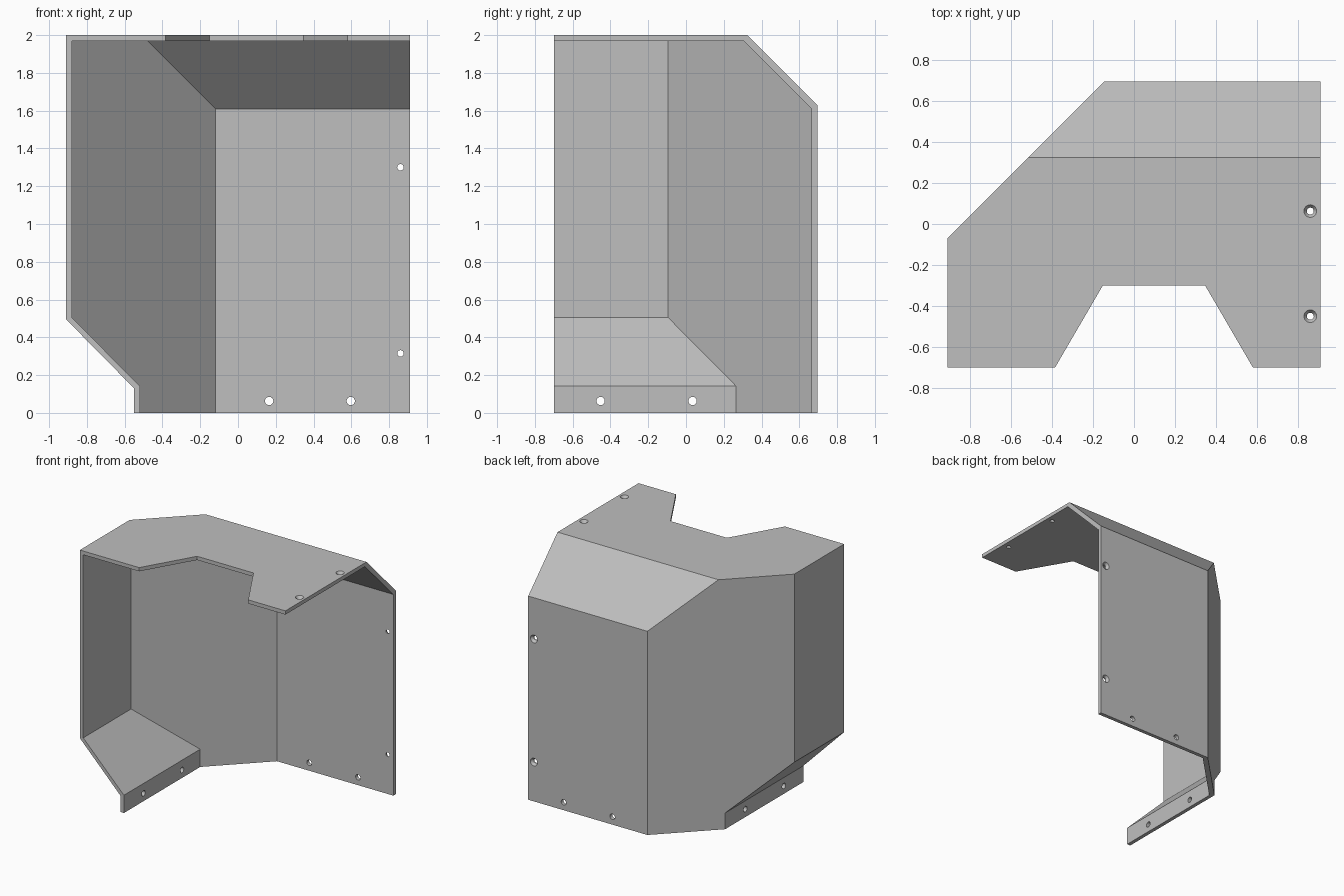
import bpy, bmesh
from math import pi
from mathutils import Matrix, Vector

cube = bpy.data.objects.get("Cube")
if cube:
    bpy.data.objects.remove(cube, do_unlink=True)

grey = bpy.data.materials.new("plain grey")
grey.use_nodes = True
colour = (0.52, 0.52, 0.52, 1)
grey.diffuse_color = colour
grey.node_tree.nodes["Principled BSDF"].inputs["Base Color"].default_value = colour


def make_object(name, bm):
    bmesh.ops.recalc_face_normals(bm, faces=bm.faces)
    mesh = bpy.data.meshes.new(name)
    bm.to_mesh(mesh)
    bm.free()
    mesh.materials.append(grey)
    obj = bpy.data.objects.new(name, mesh)
    bpy.context.collection.objects.link(obj)
    return obj


def prism(points, direction):
    """Extrude a closed outline along a direction."""
    bm = bmesh.new()
    face = bm.faces.new([bm.verts.new(p) for p in points])
    new = bmesh.ops.extrude_face_region(bm, geom=[face])["geom"]
    verts = [v for v in new if isinstance(v, bmesh.types.BMVert)]
    bmesh.ops.translate(bm, vec=Vector(direction), verts=verts)
    return bm


def slice_off(bm, point, normal):
    """Remove everything beyond a plane and cap the cut."""
    cut = bmesh.ops.bisect_plane(bm, geom=bm.verts[:] + bm.edges[:] + bm.faces[:],
                                 plane_co=point, plane_no=normal, clear_outer=True)
    edges = [e for e in cut["geom_cut"] if isinstance(e, bmesh.types.BMEdge)]
    bmesh.ops.contextual_create(bm, geom=edges)


def housing(name, side, foot, ramp_top, ramp_foot, top, back, slope, corner,
            bottom, open_x, front):
    """Side profile with sloped lower edge, chamfered at the back and corner."""
    outline = [(side, top), (side, ramp_top), (foot, ramp_foot),
               (foot, bottom), (open_x, bottom), (open_x, top)]
    bm = prism([(x, front, z) for x, z in outline], (0, back - front, 0))
    slice_off(bm, (0, slope - top, top), (0, 1, 1))
    slice_off(bm, (0, corner, 0), (-1, 1, 0))
    return make_object(name, bm)


def cut(target, cutter):
    mod = target.modifiers.new("cut", "BOOLEAN")
    mod.operation = "DIFFERENCE"
    mod.solver = "EXACT"
    mod.object = cutter
    bpy.context.view_layer.update()
    graph = bpy.context.evaluated_depsgraph_get()
    mesh = bpy.data.meshes.new_from_object(target.evaluated_get(graph))
    target.modifiers.clear()
    target.data = mesh
    bpy.data.objects.remove(cutter, do_unlink=True)


# Folded sheet shell, open at the front, left and bottom
shell = housing("folded_cover", -0.91, -0.55, 0.495, 0.13, 2.0, 0.695, 2.325, 0.84,
                0, 0.91, -0.7)
inside = housing("inside_cutter", -0.88, -0.52, 0.505, 0.142, 1.97, 0.665, 2.275, 0.785,
                 -0.2, 1.2, -1.0)
cut(shell, inside)

# Tapered notch in the front edge of the top plate
slant = 0.583
notch = [(-0.385 - 0.1 * slant, -0.8), (-0.152, -0.3), (0.347, -0.3),
         (0.58 + 0.1 * slant, -0.8)]
cut(shell, make_object("notch_cutter", prism([(x, y, 1.9) for x, y in notch], (0, 0, 0.2))))


# Screw holes: axis turns the drill from +z to the outward direction
def drill(position, axis, outer, inner):
    bm = bmesh.new()
    turn = Vector(axis).to_track_quat("Z", "Y").to_matrix().to_4x4()
    place = Matrix.Translation(position) @ turn
    grow = outer - inner
    for r1, r2, depth, shift in ((inner, inner, 0.1, -0.02),
                                 (inner, outer + grow, 0.04, 0)):
        if r1 == r2 or grow > 0:
            part = bmesh.new()
            bmesh.ops.create_cone(part, cap_ends=True, segments=24, radius1=r1, radius2=r2,
                                  depth=depth, matrix=place @ Matrix.Translation((0, 0, shift)))
            cut(shell, make_object("hole_cutter", part))
    bm.free()


for y in (-0.45, 0.063):
    drill((0.86, y, 2.0), (0, 0, 1), 0.031, 0.017)
for z in (0.315, 1.3):
    drill((0.86, 0.695, z), (0, 1, 0), 0.031, 0.017)
for x in (0.165, 0.597):
    drill((x, 0.695, 0.063), (0, 1, 0), 0.022, 0.022)
for y in (-0.452, 0.035):
    drill((-0.55, y, 0.063), (-1, 0, 0), 0.022, 0.022)
